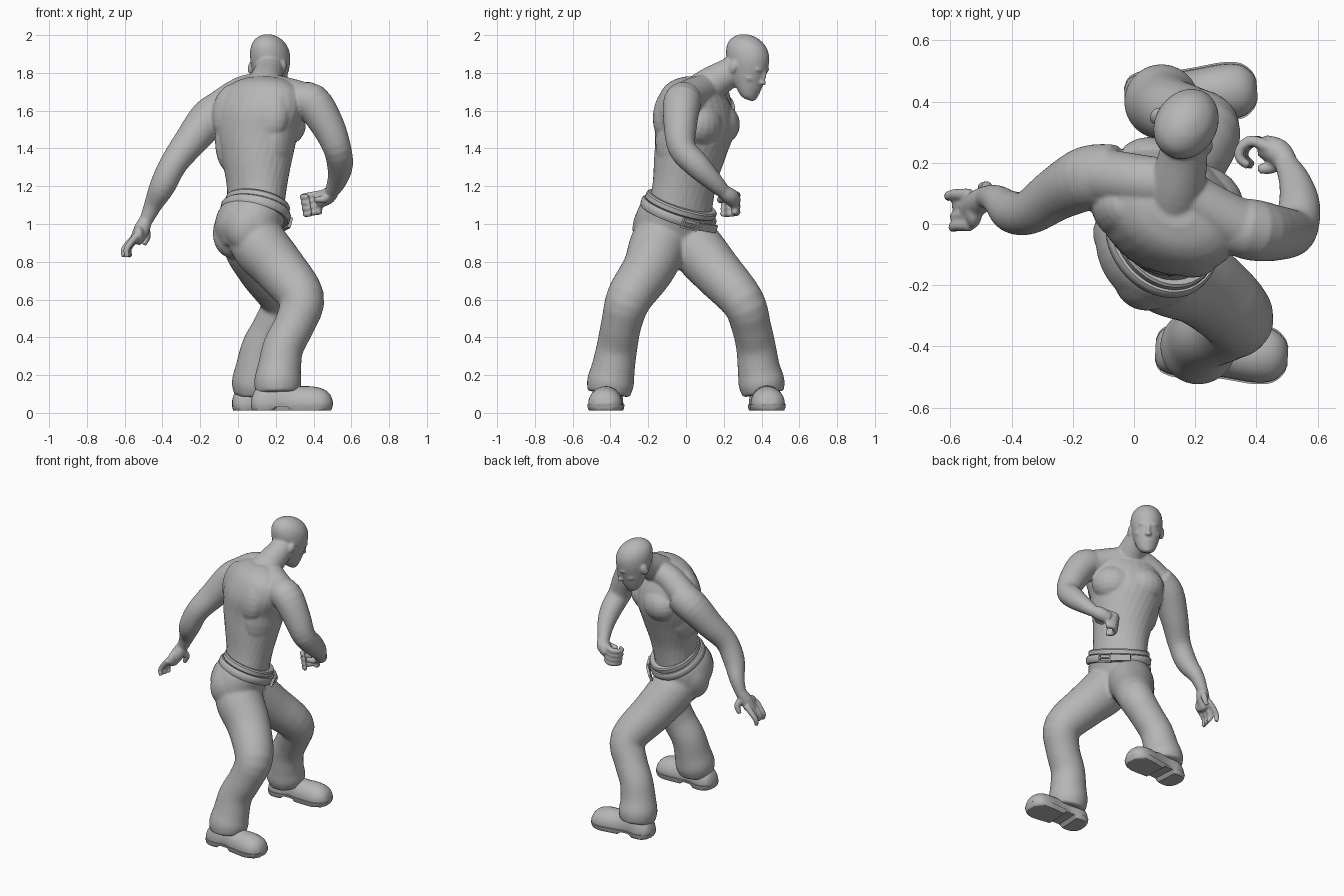
import bpy, bmesh, math
from mathutils import Vector, Matrix

cube = bpy.data.objects.get("Cube")
if cube:
    bpy.data.objects.remove(cube)

GREY = bpy.data.materials.new("plain_grey")
GREY.use_nodes = True
COLOUR = (0.47, 0.47, 0.47, 1)
GREY.diffuse_color = COLOUR
GREY.node_tree.nodes["Principled BSDF"].inputs["Base Color"].default_value = COLOUR


def frame(origin, azimuth, up):
    """Matrix with x = the body's right, y = forward, z = up."""
    up = Vector(up).normalized()
    a = math.radians(azimuth)
    fwd = Vector((math.cos(a), math.sin(a), 0))
    fwd = (fwd - up * fwd.dot(up)).normalized()
    axes = Matrix((fwd.cross(up), fwd, up)).transposed().to_4x4()
    return Matrix.Translation(origin) @ axes


def refine(rows, steps=4):
    """Catmull-Rom interpolation of rows of numbers."""
    rows = [Vector(r) for r in rows]
    out = []
    for i in range(len(rows) - 1):
        b, c = rows[i], rows[i + 1]
        a, d = rows[max(i - 1, 0)], rows[min(i + 2, len(rows) - 1)]
        for k in range(steps):
            t = k / steps
            out.append(b + (c - a) * (t / 2) + (a * 2 - b * 5 + c * 4 - d) * (t * t / 2)
                       + (b * 3 - a - c * 3 + d) * (t ** 3 / 2))
    return out + [rows[-1]]


def loft(bm, rings, closed=False):
    loops = [[bm.verts.new(p) for p in ring] for ring in rings]
    pairs = list(zip(loops, loops[1:])) + ([(loops[-1], loops[0])] if closed else [])
    for a, b in pairs:
        for i in range(len(a)):
            j = (i + 1) % len(a)
            bm.faces.new((a[i], a[j], b[j], b[i]))
    if not closed:
        bm.faces.new(loops[0])
        bm.faces.new(loops[-1])


def oval(centre, side, fwd, a, b, n=28):
    turns = [math.tau * i / n for i in range(n)]
    return [centre + side * (a * math.cos(t)) + fwd * (b * math.sin(t)) for t in turns]


def tube(bm, rows):
    """Round limb through rows of x, y, z, radius."""
    rows = refine(rows)
    pts = [r.to_3d() for r in rows]
    side, rings = None, []
    for i, p in enumerate(pts):
        t = (pts[min(i + 1, len(pts) - 1)] - pts[max(i - 1, 0)]).normalized()
        side = t.orthogonal() if side is None else side - t * side.dot(t)
        side.normalize()
        rings.append(oval(p, side, t.cross(side), rows[i][3], rows[i][3]))
    loft(bm, rings)


def stack(bm, mat, rows):
    """Ovals in a local frame, rows of height, forward shift, half width, half depth."""
    x, y = Vector((1, 0, 0)), Vector((0, 1, 0))
    loft(bm, [[mat @ p for p in oval(Vector((0, f, h)), x, y, a, b)]
              for h, f, a, b in refine(rows)])


def blob(bm, mat, at, size):
    m = mat @ Matrix.Translation(at) @ Matrix.Diagonal((*size, 1))
    bmesh.ops.create_uvsphere(bm, u_segments=20, v_segments=12, radius=1, matrix=m)


def finish(name, bm, voxel=None, relax=4):
    bmesh.ops.recalc_face_normals(bm, faces=bm.faces)
    mesh = bpy.data.meshes.new(name)
    bm.to_mesh(mesh)
    bm.free()
    mesh.materials.append(GREY)
    obj = bpy.data.objects.new(name, mesh)
    bpy.context.collection.objects.link(obj)
    bpy.ops.object.select_all(action="DESELECT")
    obj.select_set(True)
    bpy.context.view_layer.objects.active = obj
    if voxel:
        mod = obj.modifiers.new("blend", "REMESH")
        mod.mode, mod.voxel_size, mod.use_smooth_shade = "VOXEL", voxel, True
        soft = obj.modifiers.new("soften", "SMOOTH")
        soft.factor, soft.iterations = 0.5, relax
    else:
        bpy.ops.object.shade_smooth_by_angle(angle=math.radians(40))
    return obj


# torso: level ovals that twist from the waist to the shoulders
bm = bmesh.new()
rings = []
for z, x, y, a, b, az in refine([
        (1.03, .09, -.04, .18, .14, 25), (1.2, .10, -.01, .178, .15, 35),
        (1.35, .10, .02, .2, .178, 45), (1.48, .10, .045, .228, .198, 55),
        (1.6, .11, .04, .25, .19, 60), (1.7, .12, .035, .22, .15, 62),
        (1.755, .13, .04, .15, .11, 62), (1.78, .13, .045, .07, .05, 62)]):
    m = frame((x, y, z), az, (0, 0, 1))
    rings.append([m @ p for p in oval(Vector(), Vector((1, 0, 0)), Vector((0, 1, 0)), a, b)])
loft(bm, rings)
chest = frame((.11, .05, 1.53), 60, (.1, .15, 1))
for s in (-1, 1):
    blob(bm, chest, (s * .09, .075, .01), (.14, .12, .12))     # pectoral
    blob(bm, chest, (s * .11, -.09, .04), (.12, .09, .16))     # shoulder blade
    blob(bm, chest, (s * .15, -.02, -.06), (.07, .12, .2))     # side muscle

# neck and sloping shoulder muscles
tube(bm, [(.12, .03, 1.64, .12), (.14, .12, 1.73, .095), (.16, .22, 1.795, .08), (.17, .3, 1.85, .07)])
tube(bm, [(.14, .13, 1.72, .08), (.03, .14, 1.7, .085), (-.09, .155, 1.62, .09)])
tube(bm, [(.15, .11, 1.72, .08), (.26, .04, 1.69, .085), (.35, -.01, 1.66, .09)])

# arms
tube(bm, [(-.06, .16, 1.62, .1), (-.15, .15, 1.56, .105), (-.25, .1, 1.44, .088),
          (-.34, .04, 1.32, .073), (-.4, .04, 1.2, .068), (-.45, .08, 1.1, .048),
          (-.49, .09, 1.01, .034)])
tube(bm, [(.3, .0, 1.65, .09), (.39, -.02, 1.645, .1), (.475, -.03, 1.52, .088),
          (.525, -.02, 1.4, .074), (.54, .06, 1.31, .068), (.525, .14, 1.23, .052),
          (.49, .21, 1.16, .035)])

# left hand: open with hanging fingers
tube(bm, [(-.49, .09, 1.02, .034), (-.51, .07, .97, .042), (-.54, .05, .91, .035)])
blob(bm, Matrix(), (-.525, .045, .94), (.03, .06, .052))
for i in range(4):
    y = .097 - .034 * i
    out = .022 if i == 0 else .004 * i
    tube(bm, [(-.535, y, .94, .02), (-.56 - out, y, .895, .018),
              (-.575 - out * 1.4, y - .005, .86, .016), (-.56 - out * 2, y - .01, .825, .013)])
tube(bm, [(-.5, .09, .99, .022), (-.48, .12, .94, .02), (-.5, .12, .89, .015)])

# right hand: loosely curled fist
tube(bm, [(.5, .2, 1.17, .036), (.47, .235, 1.145, .044), (.42, .255, 1.12, .038)])
for i in range(4):
    z, s = 1.16 - .03 * i, .005 * i
    tube(bm, [(.44, .25, z, .02), (.385 + s, .272, z - .008, .018), (.35 + s, .25, z - .014, .017),
              (.345 + s, .215, z - .018, .016), (.375 + s, .19, z - .018, .014)])
tube(bm, [(.48, .21, 1.15, .024), (.45, .185, 1.13, .021), (.405, .18, 1.13, .015)])

# head, bowed forward
head = frame((.165, .318, 1.848), 57, (.22, .34, .9))
stack(bm, head, [(-.165, .08, .03, .03), (-.145, .075, .053, .052), (-.1, .05, .073, .083),
                 (-.04, .018, .09, .112), (.03, -.005, .101, .128), (.085, -.014, .093, .119),
                 (.125, -.016, .066, .084), (.145, -.016, .03, .04), (.149, -.016, .008, .01)])
blob(bm, head, (0, .108, .015), (.062, .018, .015))            # brow
blob(bm, head, (0, .126, -.02), (.013, .018, .038))            # nose bridge
blob(bm, head, (0, .134, -.048), (.021, .022, .014))           # nose tip
blob(bm, head, (0, .12, -.088), (.034, .016, .009))            # upper lip
blob(bm, head, (0, .118, -.104), (.03, .016, .009))            # lower lip
blob(bm, head, (0, .105, -.145), (.034, .025, .022))           # chin
for s in (-1, 1):
    blob(bm, head, (s * .095, -.01, -.025), (.022, .026, .04))  # ear
    blob(bm, head, (s * .045, .07, -.045), (.036, .04, .026))   # cheekbone
finish("body", bm, .0075)

# trousers: hips and two bent legs
hips = frame((.10, -.03, 1.09), 25, (.23, .33, .92))
bm = bmesh.new()
stack(bm, hips, [(.03, 0, .183, .148), (0, 0, .192, .158), (-.08, -.02, .205, .172),
                 (-.18, -.02, .192, .165), (-.26, 0, .14, .12)])
for s in (-1, 1):
    blob(bm, hips, (s * .08, -.055, -.14), (.115, .12, .15))
tube(bm, [(.07, -.11, .98, .14), (.12, -.15, .88, .152), (.225, -.2, .76, .138),
          (.335, -.3, .61, .122), (.305, -.34, .48, .108), (.24, -.365, .35, .108),
          (.22, -.385, .24, .115), (.21, -.4, .16, .125), (.21, -.41, .1, .113)])
tube(bm, [(.05, -.01, .96, .13), (.07, .05, .88, .145), (.14, .16, .75, .134),
          (.235, .3, .59, .115), (.185, .345, .46, .105), (.125, .37, .35, .105),
          (.1, .385, .24, .112), (.09, .4, .16, .123), (.09, .41, .1, .11)])
finish("trousers", bm, .011, 5)

# belt band, with a standing edge of trouser cloth above it
for name, h, a, b, tall in (("belt", -.03, .205, .176, .024), ("waistband", .012, .193, .161, .02)):
    bm = bmesh.new()
    x, y = Vector((1, 0, 0)), Vector((0, 1, 0))
    edges = ((-tall, -.03), (-tall, 0), (-tall * .6, .007), (tall * .6, .007), (tall, 0), (tall, -.03))
    loft(bm, [[hips @ p for p in oval(Vector((0, 0, h + dz)), x, y, a + d, b + d, 48)]
              for dz, d in edges], closed=True)
    finish(name, bm)

# buckle frame, tongue and loose belt end
bm = bmesh.new()
for at, size in (((0, .187, -.006), (.09, .018, .01)), ((0, .187, -.054), (.09, .018, .01)),
                 ((.04, .187, -.03), (.01, .018, .056)), ((-.04, .187, -.03), (.01, .018, .056)),
                 ((0, .189, -.03), (.07, .012, .008)), ((-.105, .176, -.03), (.13, .016, .04))):
    turn = Matrix.Rotation(-at[0] * 3 if abs(at[0]) > .05 else 0, 4, "Z")
    m = hips @ Matrix.Translation(at) @ turn @ Matrix.Diagonal((*size, 1))
    bmesh.ops.create_cube(bm, size=1, matrix=m)
finish("buckle", bm)


# shoes: rounded uppers flattened on a sole that lifts at the arch
def shoe(name, heel, azimuth):
    bm = bmesh.new()
    m = frame(heel, azimuth, (0, 0, 1))
    for grow, low, cap in ((0, .025, 1), (.006, .012, .045)):
        rings = []
        for d, w, h in refine([(-.005, .03, .07), (.015, .065, .12), (.07, .082, .17), (.15, .074, .18),
                               (.23, .08, .145), (.32, .09, .14), (.38, .083, .125),
                               (.415, .055, .095), (.428, .025, .055)]):
            ring = oval(Vector((0, d, .05)), Vector((1, 0, 0)), Vector((0, 0, 1)), w + grow, h - .05)
            base = low + (.02 if .11 < d < .2 else 0)
            for p in ring:
                p.z = min(max(p.z, base), cap)
                if p.z <= base:
                    p.x *= 1.04
            rings.append([m @ p for p in ring])
        loft(bm, rings)
    finish(name, bm)


shoe("right_shoe", (.075, -.41, 0), -3)
shoe("left_shoe", (-.025, .41, 0), 4)
